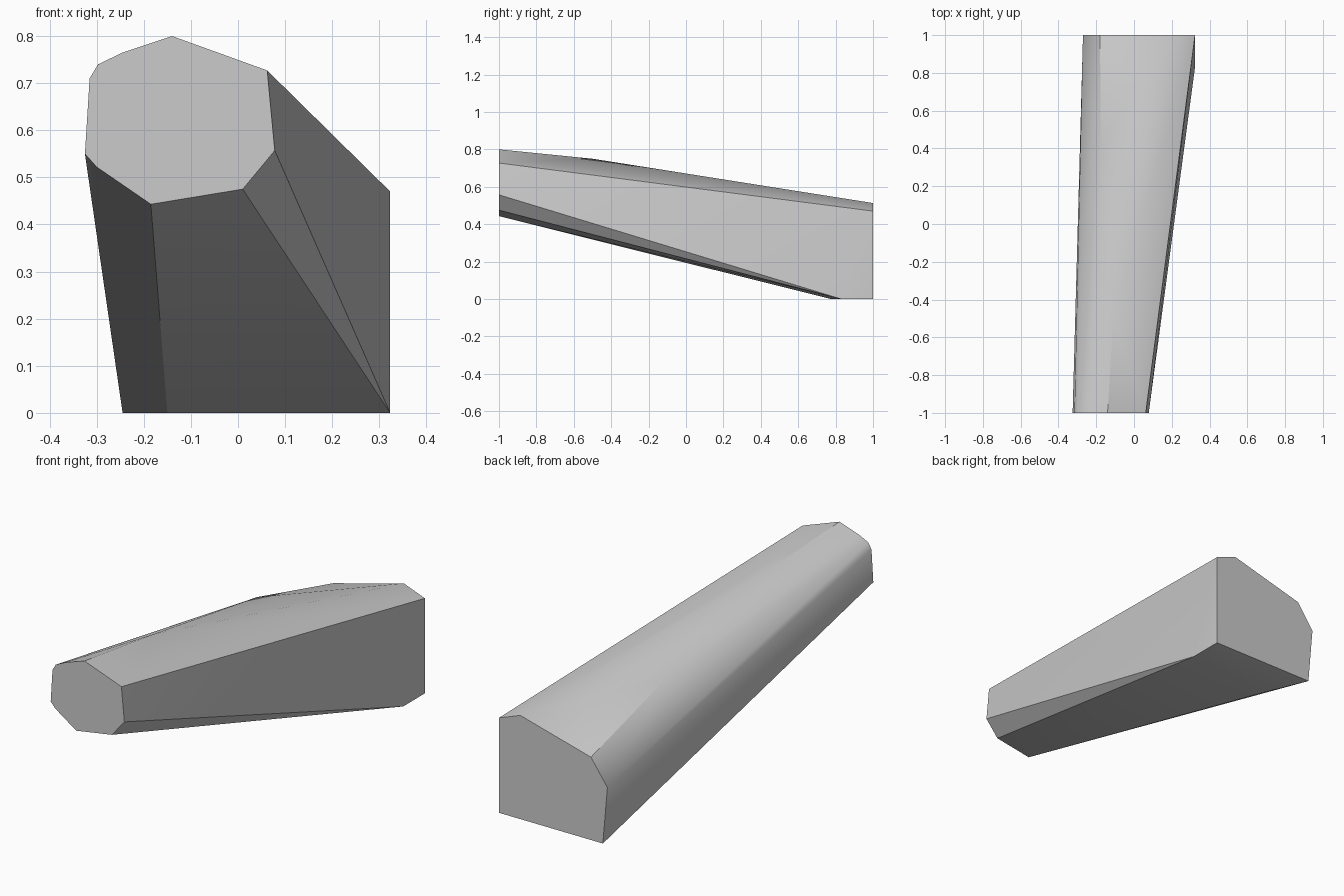
import bpy
import bmesh
import math

cube = bpy.data.objects.get("Cube")
if cube:
    bpy.data.objects.remove(cube, do_unlink=True)

# Plain grey material
grey = bpy.data.materials.new("light_grey")
grey.use_nodes = True
colour = (0.6, 0.6, 0.6, 1)
grey.diffuse_color = colour
grey.node_tree.nodes["Principled BSDF"].inputs["Base Color"].default_value = colour

# Small rounded end, as x and z
front_end = [(-0.14, 0.80), (0.062, 0.727), (0.078, 0.557), (0.01, 0.475),
             (-0.185, 0.443), (-0.30, 0.522), (-0.325, 0.55),
             (-0.315, 0.71), (-0.297, 0.74), (-0.245, 0.765)]
# Large end with a flat foot
back_end = [(0.323, 0), (0.323, 0.47), (0.207, 0.513),
            (-0.18, 0.41), (-0.27, 0.284), (-0.245, 0)]
# Bends on the top ridge and the front edge of the foot
bends = [(-0.11, -0.5, 0.75), (-0.175, 0.4, 0.572),
         (0.323, 0.83, 0), (-0.15, 0.775, 0)]

# Stretch a skin over the two ends and the bends
bm = bmesh.new()
points = [(x, -1, z) for x, z in front_end]
points += [(x, 1, z) for x, z in back_end] + bends
for p in points:
    bm.verts.new(p)
bmesh.ops.convex_hull(bm, input=bm.verts)
bmesh.ops.dissolve_limit(bm, angle_limit=math.radians(0.5),
                         verts=bm.verts, edges=bm.edges)
bmesh.ops.recalc_face_normals(bm, faces=bm.faces)

mesh = bpy.data.meshes.new("tapered_block")
bm.to_mesh(mesh)
bm.free()
mesh.materials.append(grey)
block = bpy.data.objects.new("tapered_block", mesh)
bpy.context.collection.objects.link(block)

# Soft shading with crisp edges
bpy.ops.object.select_all(action="DESELECT")
block.select_set(True)
bpy.context.view_layer.objects.active = block
bpy.ops.object.shade_smooth_by_angle(angle=math.radians(30))
